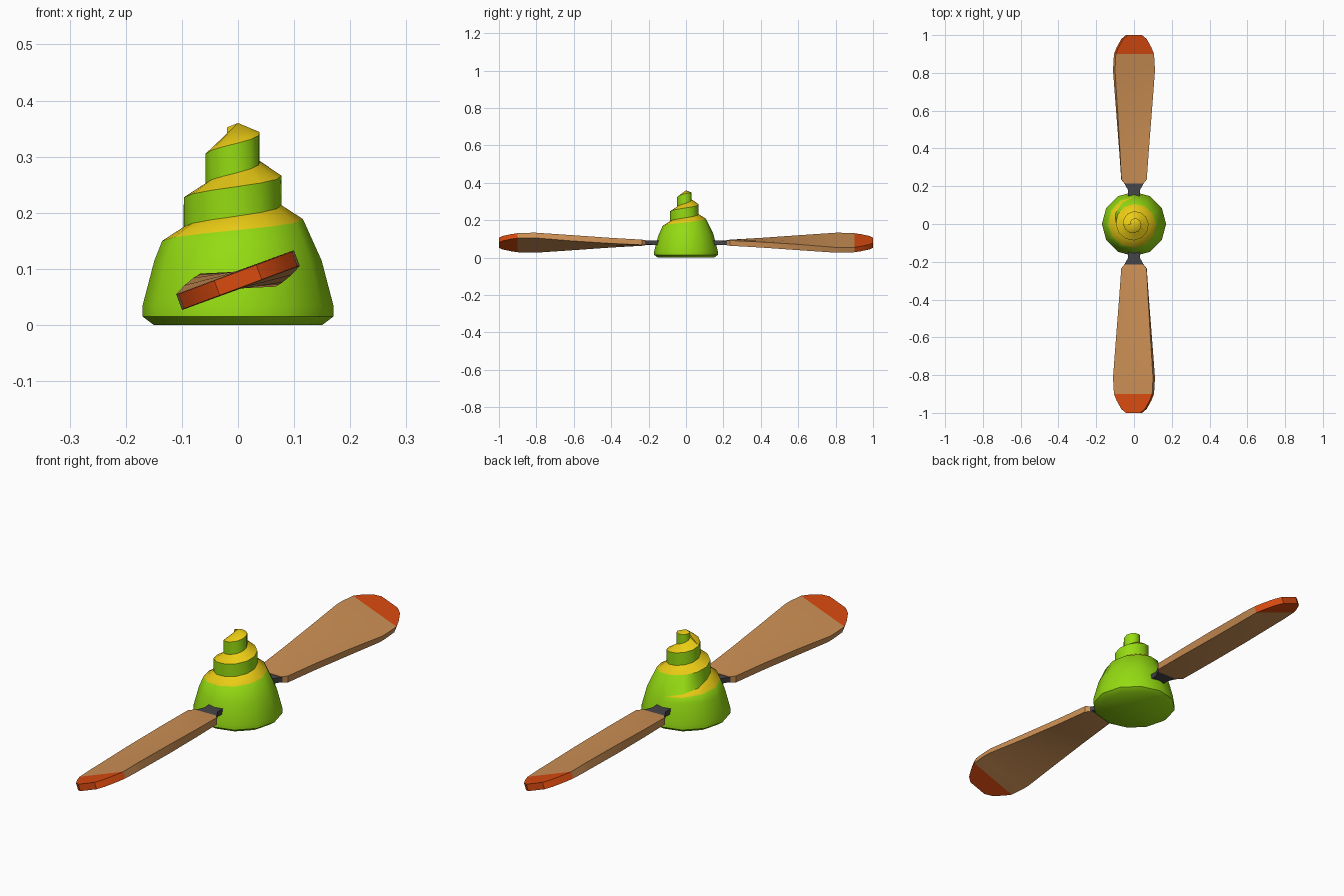
import bpy, bmesh, math
from mathutils import Matrix, Vector

if "Cube" in bpy.data.objects:
    bpy.data.objects.remove(bpy.data.objects["Cube"])


def material(name, rgb):
    m = bpy.data.materials.new(name)
    m.diffuse_color = (*rgb, 1)
    m.use_nodes = True
    m.node_tree.nodes["Principled BSDF"].inputs["Base Color"].default_value = m.diffuse_color
    return m


GREEN = material("green", (0.30, 0.71, 0.006))
YELLOW = material("yellow", (0.83, 0.60, 0.007))
WOOD = material("wood", (0.61, 0.28, 0.09))
RED = material("red", (0.70, 0.07, 0.005))
DARK = material("dark_grey", (0.06, 0.06, 0.065))


def finish(bm, name, mats, angle=40):
    bmesh.ops.recalc_face_normals(bm, faces=bm.faces[:])
    me = bpy.data.meshes.new(name)
    bm.to_mesh(me)
    bm.free()
    for m in mats:
        me.materials.append(m)
    ob = bpy.data.objects.new(name, me)
    bpy.context.collection.objects.link(ob)
    bpy.ops.object.select_all(action='DESELECT')
    ob.select_set(True)
    bpy.context.view_layer.objects.active = ob
    bpy.ops.object.shade_smooth_by_angle(angle=math.radians(angle))
    return ob


# Spinner: a round base with a stepped ledge spiralling up to the tip
N, LAST = 12, 39


def polar(k, r, z):
    a = math.pi / 2 + 2 * math.pi * k / N
    return Vector((r * math.cos(a), r * math.sin(a), z))


def rim(k):
    t = -0.25 + k / N
    r = 0.135 - 0.0385 * t
    return r, min(0.15 + 0.0775 * t, 0.36 - 0.4 * r)


def spinner():
    bm = bmesh.new()

    def face(verts, mat=0):
        bm.faces.new(verts).material_index = mat

    rows = [[bm.verts.new(polar(k, r, z)) for k in range(N)]
            for r, z in ((0.15, 0), (0.17, 0.015), (0.17, 0.035), (0.149, 0.115))]
    outer = [bm.verts.new(polar(k, *rim(k))) for k in range(LAST + 1)]
    inner = [outer[0]]
    for k in range(1, LAST - N + 1):
        full = polar(k, rim(k + N)[0], rim(k)[1] + 0.025)
        inner.append(bm.verts.new(outer[k].co.lerp(full, min(1, k / 3))))
    tip = bm.verts.new((0, 0, 0.36))

    face(rows[0])
    for a, b in zip(rows, rows[1:]):
        for k in range(N):
            j = (k + 1) % N
            face((a[k], a[j], b[j], b[k]))
    top = rows[-1]
    for k in range(N - 1):
        face((top[k], top[k + 1], outer[k + 1], outer[k]))
    face((top[-1], top[0], outer[0], outer[N], outer[N - 1]))
    # Yellow ledge and the green wall above it
    for k in range(LAST - N):
        ledge = [outer[k], outer[k + 1], inner[k + 1]]
        face(ledge + [inner[k]] if k else ledge, 1)
        face((inner[k], inner[k + 1], outer[k + 1 + N], outer[k + N]))
    # Pointed cap
    for k in range(LAST - N, LAST):
        face((outer[k], outer[k + 1], tip), 1)
    face((outer[LAST], tip, outer[LAST - N], inner[-1]), 1)
    finish(bm, "spinner", [GREEN, YELLOW])


# Blade parts: twisted rectangular sections lofted along y
def loft(name, stations, mat, turn):
    bm = bmesh.new()
    rings = []
    for y, half_w, half_t, twist in stations:
        rot = Matrix.Rotation(math.radians(twist), 4, 'Y')
        ring = []
        for x, z in ((-1, -1), (0, -1), (1, -1), (1, 1), (0, 1), (-1, 1)):
            p = rot @ Vector((x * half_w, 0, z * half_t))
            ring.append(bm.verts.new(p + Vector((0, y, 0.08))))
        rings.append(ring)
    for a, b in zip(rings, rings[1:]):
        for i in range(6):
            j = (i + 1) % 6
            bm.faces.new((a[i], a[j], b[j], b[i]))
    bm.faces.new(rings[0])
    bm.faces.new(rings[-1])
    bm.transform(Matrix.Rotation(turn, 4, 'Z'))
    finish(bm, name, [mat], 35)


# (y, half width, half thickness, twist in degrees)
ROOT = [(0.08, 0.032, 0.011, 0), (0.18, 0.032, 0.011, 0), (0.222, 0.055, 0.010, 1)]
BLADE = [(0.215, 0.050, 0.012, 1), (0.235, 0.067, 0.014, 2), (0.40, 0.078, 0.015, 8),
         (0.60, 0.094, 0.016, 15), (0.80, 0.112, 0.015, 20.5), (0.83, 0.112, 0.015, 20.5),
         (0.90, 0.108, 0.014, 20.5)]
TIP = [(0.90, 0.108, 0.014, 20.5), (0.935, 0.093, 0.014, 20.5),
       (0.98, 0.066, 0.014, 20.5), (1.0, 0.040, 0.014, 20.5)]

spinner()
for side, turn in (("back", 0), ("front", math.pi)):
    loft(side + "_blade_root", ROOT, DARK, turn)
    loft(side + "_blade", BLADE, WOOD, turn)
    loft(side + "_blade_tip", TIP, RED, turn)
